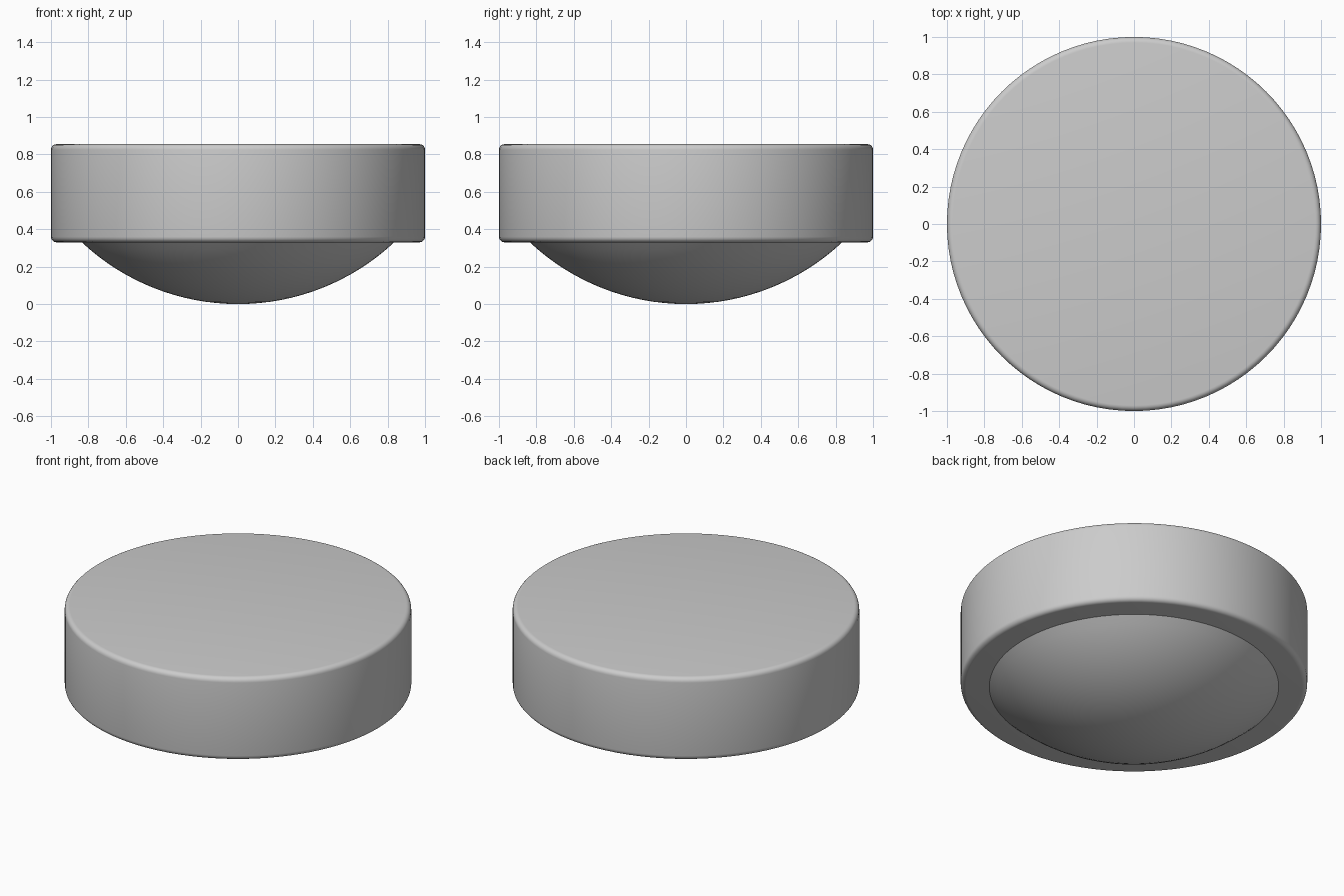
import bpy, bmesh, math

cube = bpy.data.objects.get("Cube")
if cube:
    bpy.data.objects.remove(cube, do_unlink=True)

SEGMENTS = 96
grey = bpy.data.materials.new("light grey")
grey.use_nodes = True
colour = (0.6, 0.6, 0.6, 1)
grey.diffuse_color = colour
grey.node_tree.nodes["Principled BSDF"].inputs["Base Color"].default_value = colour


def lathe(name, profile):
    """Spin an (r, z) profile around z."""
    bm = bmesh.new()
    verts = [bm.verts.new((r, 0, z)) for r, z in profile]
    edges = [bm.edges.new(pair) for pair in zip(verts, verts[1:])]
    bmesh.ops.spin(bm, geom=verts + edges, cent=(0, 0, 0), axis=(0, 0, 1),
                   angle=math.tau, steps=SEGMENTS, use_duplicate=False)
    bmesh.ops.remove_doubles(bm, verts=bm.verts, dist=1e-5)
    bmesh.ops.recalc_face_normals(bm, faces=bm.faces)
    mesh = bpy.data.meshes.new(name)
    bm.to_mesh(mesh)
    bm.free()
    mesh.materials.append(grey)
    obj = bpy.data.objects.new(name, mesh)
    bpy.context.collection.objects.link(obj)
    bpy.ops.object.select_all(action="DESELECT")
    obj.select_set(True)
    bpy.context.view_layer.objects.active = obj
    bpy.ops.object.shade_smooth_by_angle(angle=math.radians(35))
    return obj


# Thick disc with rounded rims
BOTTOM, TOP, ROUND, STEPS = 0.33, 0.855, 0.03, 5


def rim(z, start):
    angles = [math.radians(start + 90 * i / STEPS) for i in range(STEPS + 1)]
    return [(1 - ROUND + ROUND * math.cos(a), z + ROUND * math.sin(a)) for a in angles]


lathe("disc_body", [(0, BOTTOM)] + rim(BOTTOM + ROUND, -90)
      + rim(TOP - ROUND, 0) + [(0, TOP)])

# Shallow spherical dome bulging from the underside, closed inside the disc
DOME_R, DOME_H = 0.835, BOTTOM
radius = (DOME_R ** 2 + DOME_H ** 2) / (2 * DOME_H)
sweep = math.asin(DOME_R / radius)
arc = [(radius * math.sin(sweep * i / 16), radius * (1 - math.cos(sweep * i / 16)))
       for i in range(17)]
lathe("underside_dome", arc + [(DOME_R, BOTTOM + 0.02), (0, BOTTOM + 0.02)])
